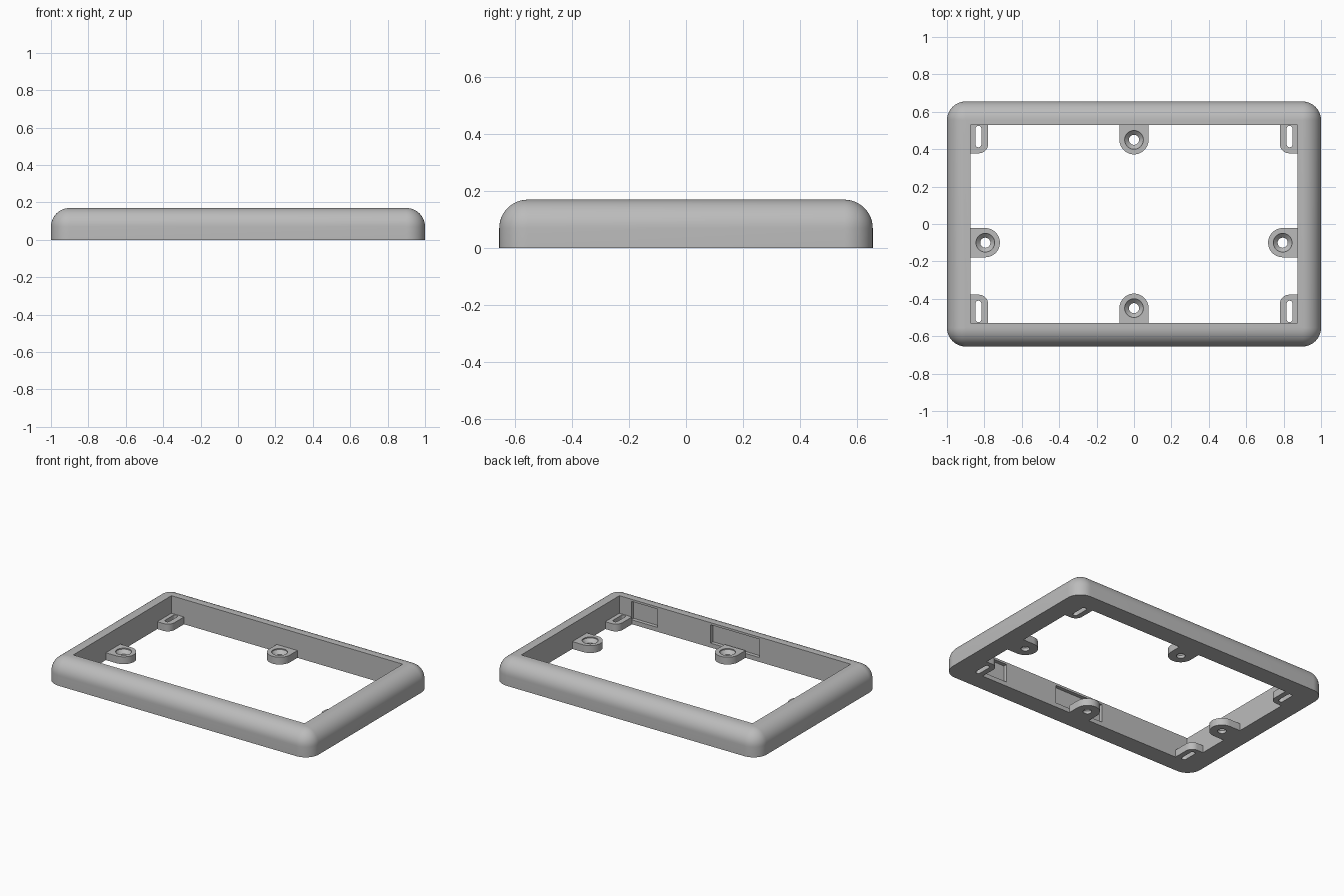
import bpy, bmesh, math

if "Cube" in bpy.data.objects:
    bpy.data.objects.remove(bpy.data.objects["Cube"])

W, D, H = 1.0, 0.655, 0.17       # outer half sizes and height
IW, ID = 0.875, 0.53             # opening half sizes
R = 0.1                          # corner and top-edge radius
TAB = 0.05                       # tab thickness

grey = bpy.data.materials.new("plain grey")
grey.diffuse_color = (0.5, 0.5, 0.5, 1)
grey.use_nodes = True
grey.node_tree.nodes["Principled BSDF"].inputs["Base Color"].default_value = grey.diffuse_color


def finish(bm, name):
    bmesh.ops.remove_doubles(bm, verts=bm.verts, dist=1e-5)
    bmesh.ops.recalc_face_normals(bm, faces=bm.faces)
    mesh = bpy.data.meshes.new(name)
    bm.to_mesh(mesh)
    bm.free()
    ob = bpy.data.objects.new(name, mesh)
    bpy.context.collection.objects.link(ob)
    mesh.materials.append(grey)
    return ob


def smooth(ob):
    bpy.ops.object.select_all(action='DESELECT')
    ob.select_set(True)
    bpy.context.view_layer.objects.active = ob
    bpy.ops.object.shade_smooth_by_angle(angle=math.radians(30))


def arc(cx, cy, r, a0, a1, n):
    return [(cx + r * math.cos(math.radians(a0 + (a1 - a0) * i / n)),
             cy + r * math.sin(math.radians(a0 + (a1 - a0) * i / n))) for i in range(n + 1)]


def ring(bm, pts, z):
    return [bm.verts.new((x, y, z)) for x, y in pts]


def skin(bm, rings):
    for a, b in zip(rings, rings[1:]):
        for i in range(len(a)):
            j = (i + 1) % len(a)
            bm.faces.new((a[i], a[j], b[j], b[i]))


def cap(bm, *loops):
    edges = []
    for loop in loops:
        for i, v in enumerate(loop):
            w = loop[(i + 1) % len(loop)]
            edges.append(bm.edges.get((v, w)) or bm.edges.new((v, w)))
    bmesh.ops.triangle_fill(bm, edges=edges, use_beauty=True)


def rounded(r):
    pts = []
    for sx, sy, a in ((1, 1, 0), (-1, 1, 90), (-1, -1, 180), (1, -1, 270)):
        pts += arc(sx * (W - R), sy * (D - R), r, a, a + 90, 12)
    return pts


# Frame: rounded outside, straight opening, solid underside
bm = bmesh.new()
levels = [(R, 0)] + [(R * math.cos(t), H - R + R * math.sin(t))
                     for t in (math.pi / 2 * i / 12 for i in range(12))]
shell = [ring(bm, rounded(r), z) for r, z in levels]
box = [(W - R, D - R), (R - W, D - R), (R - W, R - D), (W - R, R - D)]
crown = ring(bm, box, H)
last, n = shell[-1], 13
skin(bm, shell)
for c in range(4):               # close each corner and the strip to the next one
    for i in range(n - 1):
        bm.faces.new((last[c * n + i], last[c * n + i + 1], crown[c]))
    bm.faces.new((last[c * n + n - 1], last[(c + 1) * n % len(last)],
                  crown[(c + 1) % 4], crown[c]))
inner = [(IW, ID), (-IW, ID), (-IW, -ID), (IW, -ID)]
low, high = ring(bm, inner, 0), ring(bm, inner, H)
skin(bm, [crown, high, low])
for c in range(4):               # underside
    d = (c + 1) % 4
    bm.faces.new([low[c]] + shell[0][c * n:(c + 1) * n])
    bm.faces.new((low[c], shell[0][c * n + n - 1], shell[0][d * n], low[d]))
frame = finish(bm, "frame")

# Shallow pockets in the inside of the front wall
for name, x0, x1 in (("corner_pocket_cutter", 0.585, 0.785),
                     ("middle_pocket_cutter", -0.185, 0.185)):
    bm = bmesh.new()
    bmesh.ops.create_cube(bm, size=1)
    for v in bm.verts:
        v.co = ((x0 + x1) / 2 + v.co.x * (x1 - x0), -ID + v.co.y * 0.05, 0.0925 + v.co.z * 0.125)
    cutter = finish(bm, name)
    cutter.hide_render = True
    mod = frame.modifiers.new(name, 'BOOLEAN')
    mod.operation, mod.solver, mod.object = 'DIFFERENCE', 'EXACT', cutter
    bpy.context.view_layer.objects.active = frame
    bpy.ops.object.modifier_apply(modifier=name)
    bpy.data.objects.remove(cutter)
smooth(frame)


def tab(name, outline, hole_levels):
    """Flat tab with a hole given as (points, z) from bottom to top."""
    bm = bmesh.new()
    bottom, top = ring(bm, outline, 0), ring(bm, outline, TAB)
    hole = [ring(bm, p, z) for p, z in hole_levels]
    skin(bm, [bottom, top])
    skin(bm, hole)
    cap(bm, bottom, hole[0])
    cap(bm, top, hole[-1])
    smooth(finish(bm, name))


# Countersunk screw tabs: round end points into the opening
for name, x, y, a in (("back_screw_tab", 0, 0.45, 180), ("front_screw_tab", 0, -0.45, 0),
                      ("left_screw_tab", -0.795, -0.1, -90), ("right_screw_tab", 0.795, -0.1, 90)):
    c, s = math.cos(math.radians(a)), math.sin(math.radians(a))

    def place(pts):
        return [(x + px * c - py * s, y + px * s + py * c) for px, py in pts]

    circle = lambda r: place(arc(0, 0, r, 0, 352.5, 47))
    tab(name, place(arc(0, 0, 0.078, 0, 180, 24) + [(-0.078, -0.08), (0.078, -0.08)]),
        [(circle(0.027), 0), (circle(0.027), 0.02), (circle(0.05), 0.043), (circle(0.05), TAB)])

# Slotted corner tabs
for sx, side in ((-1, "left"), (1, "right")):
    for sy, end in ((-1, "front"), (1, "back")):
        outline = [(IW, ID), (0.78, ID)] + arc(0.83, 0.428, 0.05, 180, 270, 10) + [(IW, 0.378)]
        slot = arc(0.832, 0.509, 0.016, 0, 180, 10) + arc(0.832, 0.426, 0.016, 180, 360, 10)
        flip = lambda pts: [(sx * px, sy * py) for px, py in pts]
        tab(f"{end}_{side}_slot_tab", flip(outline), [(flip(slot), 0), (flip(slot), TAB)])
